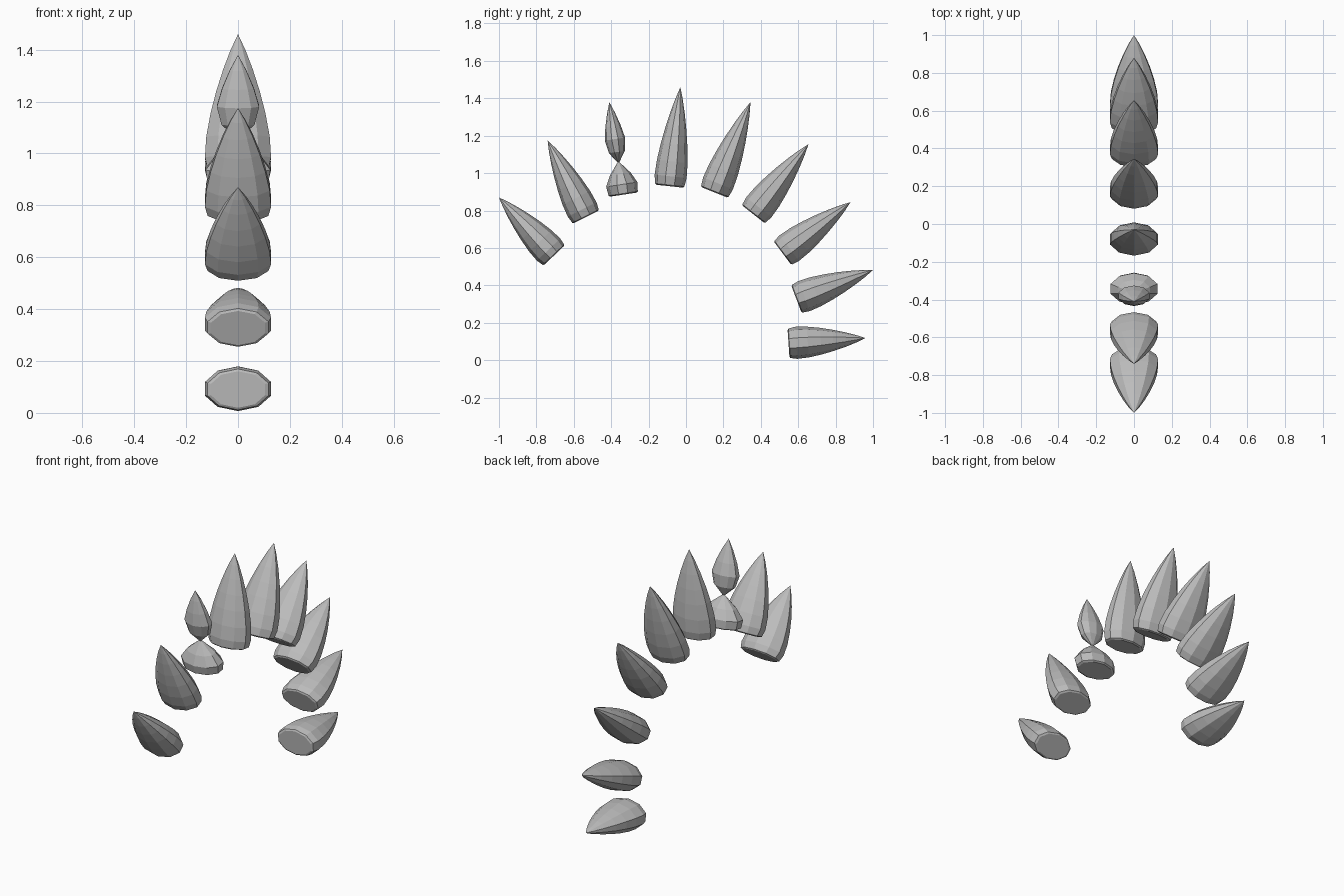
import bpy, bmesh, math
from mathutils import Vector

if "Cube" in bpy.data.objects:
    bpy.data.objects.remove(bpy.data.objects["Cube"])

grey = bpy.data.materials.new("stone_grey")
grey.diffuse_color = (0.5, 0.5, 0.5, 1)
grey.use_nodes = True
grey.node_tree.nodes["Principled BSDF"].inputs["Base Color"].default_value = grey.diffuse_color

SIDES = 10
HALF_X, HALF_W = 0.13, 0.086

# (height fraction, radius fraction) from base to just below the tip
PLAIN = [(0.0, 0.82), (0.012, 0.92), (0.1, 1.0), (0.25, 0.96), (0.42, 0.83),
         (0.58, 0.66), (0.74, 0.45), (0.88, 0.23)]
PINCHED = [(0.0, 0.82), (0.012, 0.92), (0.11, 0.98), (0.22, 0.66), (0.35, 0.06),
           (0.46, 0.50), (0.60, 0.64), (0.74, 0.48), (0.88, 0.25)]


def spike(name, base, tip, profile):
    """Faceted oval horn in the YZ plane, from base centre to tip."""
    b, t = Vector((0, *base)), Vector((0, *tip))
    axis = t - b
    side = Vector((1, 0, 0)).cross(axis.normalized())
    bm = bmesh.new()
    rings = []
    for h, r in profile:
        ring = []
        for i in range(SIDES):
            a = 2 * math.pi * i / SIDES
            ring.append(bm.verts.new(b + axis * h
                                     + Vector((HALF_X * r * math.sin(a) * 1.03, 0, 0))
                                     + side * (HALF_W * r * math.cos(a))))
        rings.append(ring)
    bm.faces.new(rings[0])
    for lo, hi in zip(rings, rings[1:]):
        for i in range(SIDES):
            j = (i + 1) % SIDES
            bm.faces.new((lo[i], lo[j], hi[j], hi[i]))
    top = bm.verts.new(t)
    for i in range(SIDES):
        bm.faces.new((rings[-1][i], rings[-1][(i + 1) % SIDES], top))
    bmesh.ops.recalc_face_normals(bm, faces=bm.faces)
    me = bpy.data.meshes.new(name)
    bm.to_mesh(me)
    bm.free()
    me.materials.append(grey)
    bpy.context.collection.objects.link(bpy.data.objects.new(name, me))


# base (y, z) and tip (y, z) along the arch, front to back
SPIKES = [
    ((-0.705, 0.56), (-1.0, 0.87)), ((-0.535, 0.765), (-0.74, 1.175)),
    ((-0.335, 0.885), (-0.41, 1.38)), ((-0.088, 0.93), (-0.03, 1.46)),
    ((0.152, 0.897), (0.345, 1.38)), ((0.36, 0.78), (0.655, 1.155)),
    ((0.516, 0.572), (0.88, 0.845)), ((0.59, 0.327), (1.0, 0.482)),
    ((0.548, 0.09), (0.96, 0.118)),
]
for n, (base, tip) in enumerate(SPIKES):
    spike(f"spike_{n + 1}", base, tip, PINCHED if n == 2 else PLAIN)
